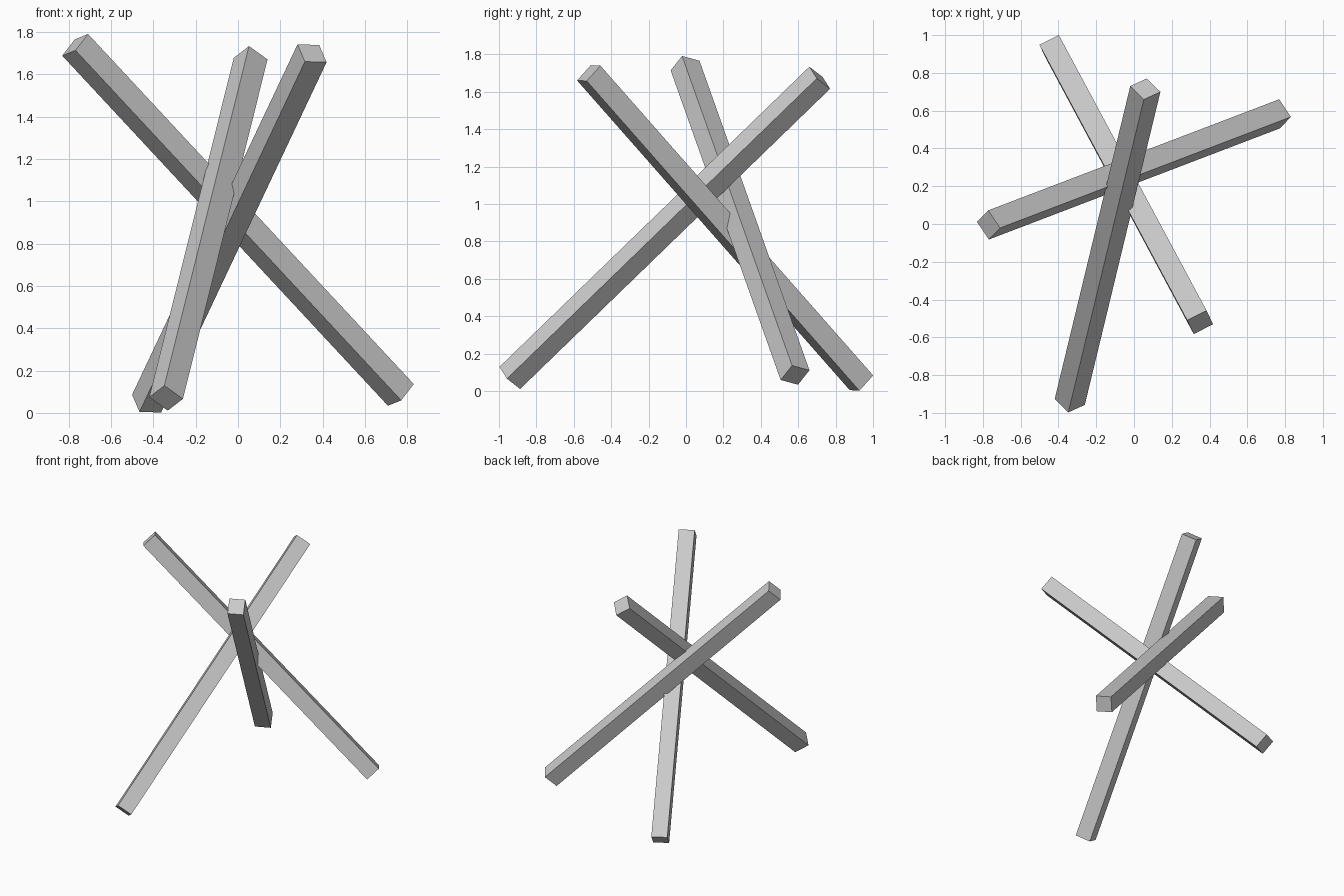
import bpy, bmesh
from mathutils import Vector, Matrix

if "Cube" in bpy.data.objects:
    bpy.data.objects.remove(bpy.data.objects["Cube"])

W = 0.115  # square bar thickness


def bar(name, top, foot, edge):
    """Square bar between two end centres; edge is the direction of one cap edge."""
    a, b = Vector(top), Vector(foot)
    z = (a - b).normalized()
    x = Vector(edge)
    x = (x - z * x.dot(z)).normalized()
    y = z.cross(x)
    bm = bmesh.new()
    bmesh.ops.create_cube(bm, size=1)
    bmesh.ops.scale(bm, vec=(W, W, (a - b).length), verts=bm.verts)
    me = bpy.data.meshes.new(name)
    bm.to_mesh(me)
    bm.free()
    ob = bpy.data.objects.new(name, me)
    rot = Matrix((x, y, z)).transposed().to_4x4()
    ob.matrix_world = Matrix.Translation((a + b) / 2) @ rot
    bpy.context.collection.objects.link(ob)


# Three crossed bars leaning through each other
bar("left_leaning_bar", (-0.77, -0.005, 1.74), (0.77, 0.583, 0.085), (-0.06, 0.09, -0.025))
bar("front_leaning_bar", (0.35, -0.52, 1.70), (-0.432, 0.938, 0.044), (0.105, 0.05, 0))
bar("back_leaning_bar", (0.06, 0.715, 1.675), (-0.34, -0.942, 0.07), (-0.07, 0.075, -0.05))
